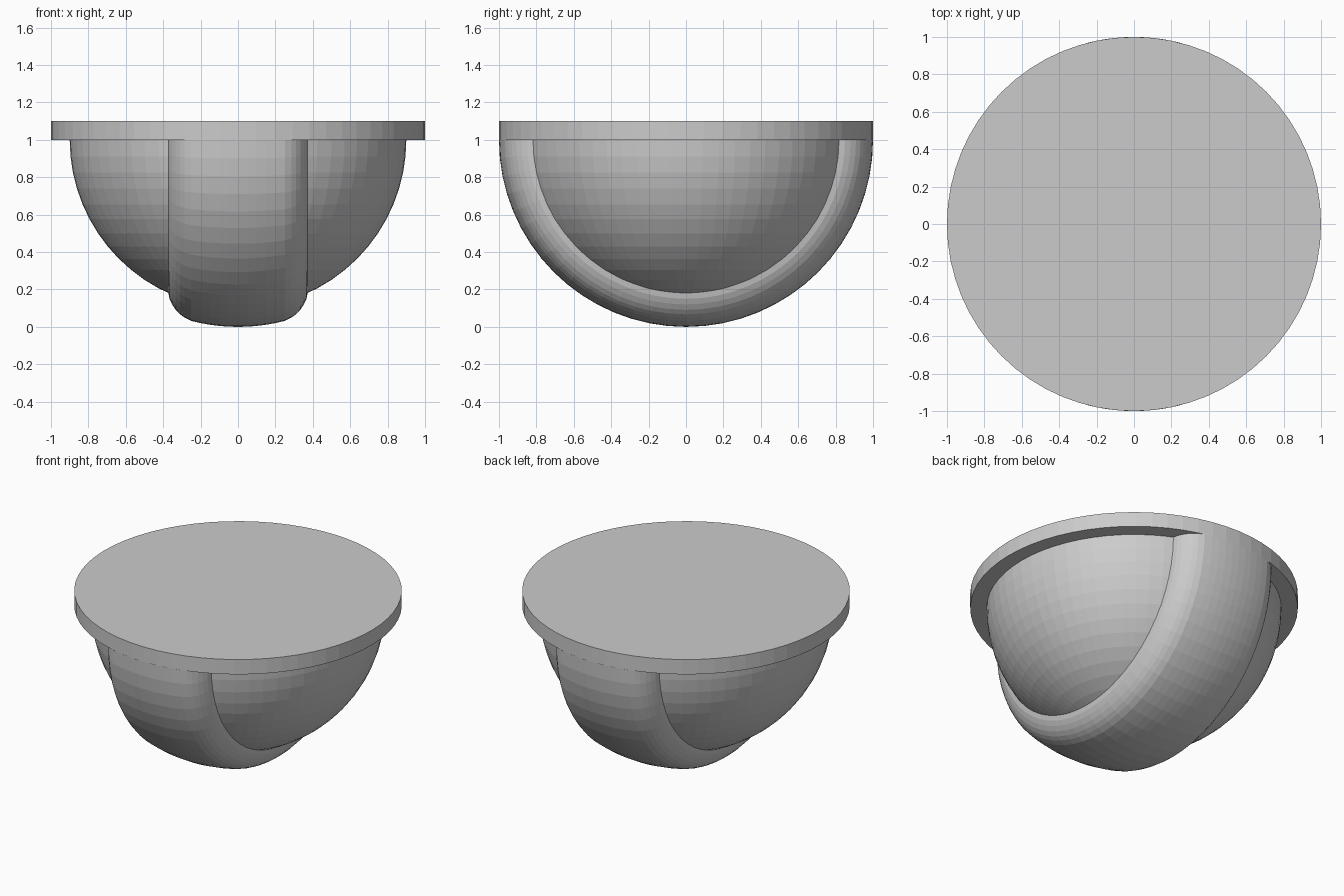
import bpy, bmesh, math
from mathutils import Vector

if "Cube" in bpy.data.objects:
    bpy.data.objects.remove(bpy.data.objects["Cube"])

SEG = 64
CENTRE = Vector((0, 0, 1))


def finish(bm, name):
    bmesh.ops.remove_doubles(bm, verts=bm.verts, dist=1e-5)
    bmesh.ops.recalc_face_normals(bm, faces=bm.faces)
    mesh = bpy.data.meshes.new(name)
    bm.to_mesh(mesh)
    bm.free()
    obj = bpy.data.objects.new(name, mesh)
    bpy.context.collection.objects.link(obj)
    return obj


def sweep(name, points, axis, angle, steps):
    """Spin a closed profile face about an axis through the bowl centre."""
    bm = bmesh.new()
    face = bm.faces.new([bm.verts.new(p) for p in points])
    geom = [face] + face.edges[:] + face.verts[:]
    full = angle > 6.28
    if full:
        edges = face.edges[:]
        verts = face.verts[:]
        bmesh.ops.delete(bm, geom=[face], context='FACES_ONLY')
        geom = edges + verts
    bmesh.ops.spin(bm, geom=geom, cent=CENTRE, axis=axis,
                   angle=angle, steps=steps)
    bmesh.ops.dissolve_degenerate(bm, dist=1e-5, edges=bm.edges)
    return finish(bm, name)


# Flat round lid
bm = bmesh.new()
bmesh.ops.create_cone(bm, cap_ends=True, segments=SEG, radius1=1, radius2=1, depth=0.1)
bmesh.ops.translate(bm, verts=bm.verts, vec=(0, 0, 1.05))
finish(bm, "lid")

# Inner bowl: lower half of a sphere
bm = bmesh.new()
bmesh.ops.create_uvsphere(bm, u_segments=SEG, v_segments=SEG // 2, radius=0.9)
bmesh.ops.translate(bm, verts=bm.verts, vec=CENTRE)
cut = bmesh.ops.bisect_plane(bm, geom=bm.verts[:] + bm.edges[:] + bm.faces[:],
                             plane_co=CENTRE, plane_no=(0, 0, 1), clear_outer=True)
bmesh.ops.holes_fill(bm, edges=[e for e in bm.edges if e.is_boundary])
finish(bm, "bowl")

# Raised band with a crowned outside and rounded shoulders: (x, radius)
half = [(x, math.sqrt(1 - x * x)) for x in (0.05, 0.1, 0.15, 0.2, 0.25)]
half += [(0.285, 0.951), (0.31, 0.933), (0.333, 0.909), (0.352, 0.88),
         (0.366, 0.85), (0.374, 0.81), (0.374, 0.79)]
profile = [(-x, r) for x, r in reversed(half)] + [(0, 1)] + half
sweep("raised_band", [(x, -r, 1) for x, r in profile], (1, 0, 0), math.pi, SEG // 2)
